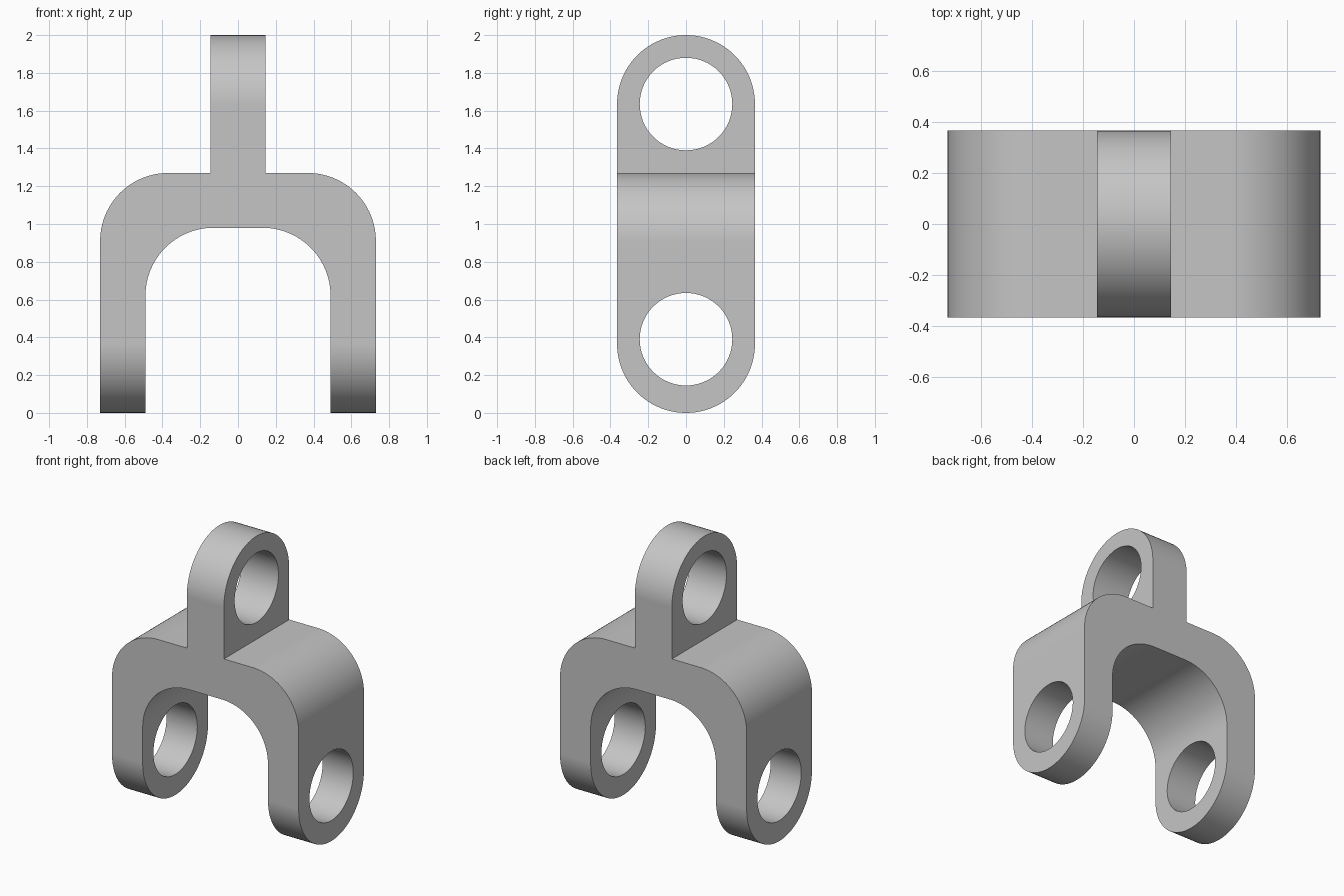
import bpy
import bmesh
from math import sin, cos, pi
from mathutils import Vector

cube = bpy.data.objects.get("Cube")
if cube:
    bpy.data.objects.remove(cube, do_unlink=True)

HALF_DEPTH = 0.365    # also the radius of the rounded lug ends
HOLE_RADIUS = 0.245
BEND_RADIUS = 0.36
TOP_HOLE, LEG_HOLE = 1.635, 0.39


def arc(cx, cz, radius, start, end, steps=24):
    """Points on an arc, angles in half turns."""
    angles = [pi * (start + (end - start) * i / steps) for i in range(steps + 1)]
    return [(cx + radius * cos(a), cz + radius * sin(a)) for a in angles]


def prism(name, outline, axis, half_length):
    """Extrude a 2D outline (side, up) symmetrically along x or y."""
    bm = bmesh.new()
    along = Vector((1, 0, 0)) if axis == "x" else Vector((0, 1, 0))
    side = Vector((0, 1, 0)) if axis == "x" else Vector((1, 0, 0))
    verts = [bm.verts.new(side * u + Vector((0, 0, v)) - along * half_length)
             for u, v in outline]
    face = bm.faces.new(verts)
    ext = bmesh.ops.extrude_face_region(bm, geom=[face])
    moved = [g for g in ext["geom"] if isinstance(g, bmesh.types.BMVert)]
    bmesh.ops.translate(bm, verts=moved, vec=along * half_length * 2)
    bmesh.ops.recalc_face_normals(bm, faces=bm.faces)
    mesh = bpy.data.meshes.new(name)
    bm.to_mesh(mesh)
    bm.free()
    obj = bpy.data.objects.new(name, mesh)
    bpy.context.collection.objects.link(obj)
    return obj


# Fork silhouette: tang, rounded shoulders, two legs and the arch between them
half = [(0.145, 2.2), (0.145, 1.27)]
half += arc(0.37, 0.91, BEND_RADIUS, 0.5, 0)
half += [(0.73, -0.2), (0.49, -0.2)]
half += arc(0.13, 0.62, BEND_RADIUS, 0, 0.5)
fork = prism("fork_bracket", half + [(-x, z) for x, z in reversed(half)], "y", 0.6)

# Side silhouette with rounded ends, and the pin holes
capsule = (arc(0, 2 - HALF_DEPTH, HALF_DEPTH, 0, 1, 48)
           + arc(0, HALF_DEPTH, HALF_DEPTH, 1, 2, 48))
helpers = [(prism("side_outline_helper", capsule, "x", 1.0), "INTERSECT")]
for name, z in (("top_hole_cutter", TOP_HOLE), ("leg_hole_cutter", LEG_HOLE)):
    circle = arc(0, z, HOLE_RADIUS, 0, 2, 64)[:-1]
    helpers.append((prism(name, circle, "x", 1.1), "DIFFERENCE"))

for helper, operation in helpers:
    mod = fork.modifiers.new(helper.name, "BOOLEAN")
    mod.operation = operation
    mod.solver = "EXACT"
    mod.object = helper

# Bake the cuts and drop the helpers
bpy.context.view_layer.update()
graph = bpy.context.evaluated_depsgraph_get()
result = bpy.data.meshes.new_from_object(fork.evaluated_get(graph))
fork.modifiers.clear()
fork.data = result
for helper, _ in helpers:
    bpy.data.objects.remove(helper, do_unlink=True)

# Plain grey metal
grey = bpy.data.materials.new("light_grey")
grey.use_nodes = True
colour = (0.56, 0.56, 0.56, 1)
grey.diffuse_color = colour
grey.node_tree.nodes["Principled BSDF"].inputs["Base Color"].default_value = colour
fork.data.materials.clear()
fork.data.materials.append(grey)

# Smooth bends with crisp rims
bpy.ops.object.select_all(action="DESELECT")
fork.select_set(True)
bpy.context.view_layer.objects.active = fork
bpy.ops.object.shade_smooth_by_angle(angle=pi / 6)
weighted = fork.modifiers.new("even_shading", "WEIGHTED_NORMAL")
weighted.keep_sharp = True
